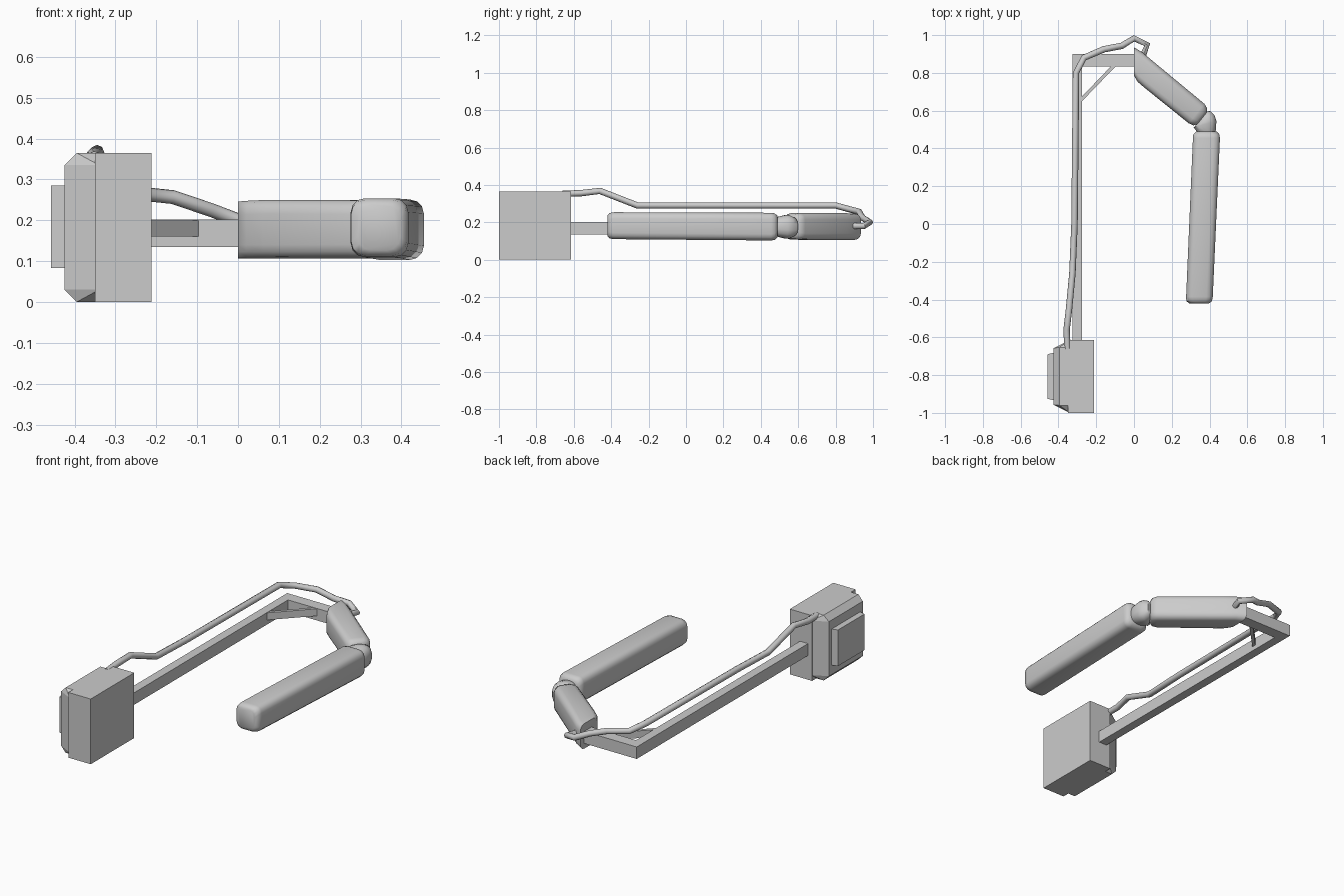
import bpy, bmesh, math
from mathutils import Vector

if "Cube" in bpy.data.objects:
    bpy.data.objects.remove(bpy.data.objects["Cube"])


def finish(name, bm, smooth=None):
    bmesh.ops.recalc_face_normals(bm, faces=bm.faces)
    me = bpy.data.meshes.new(name)
    bm.to_mesh(me)
    bm.free()
    ob = bpy.data.objects.new(name, me)
    bpy.context.collection.objects.link(ob)
    if smooth:
        bpy.ops.object.select_all(action='DESELECT')
        ob.select_set(True)
        bpy.context.view_layer.objects.active = ob
        bpy.ops.object.shade_smooth_by_angle(angle=math.radians(smooth))
    return ob


def hull(name, pts):
    bm = bmesh.new()
    for p in pts:
        bm.verts.new(p)
    bmesh.ops.convex_hull(bm, input=bm.verts)
    bmesh.ops.dissolve_limit(bm, angle_limit=0.01, verts=bm.verts, edges=bm.edges)
    return finish(name, bm)


def corners(xs, ys, zs):
    return [(x, y, z) for x in xs for y in ys for z in zs]


def skin(name, rings, smooth):
    """Bridge equal-sized point rings and cap both ends."""
    bm = bmesh.new()
    vs = [[bm.verts.new(p) for p in r] for r in rings]
    n = len(vs[0])
    for a, b in zip(vs, vs[1:]):
        for i in range(n):
            bm.faces.new((a[i], a[(i + 1) % n], b[(i + 1) % n], b[i]))
    bm.faces.new(vs[0][::-1])
    bm.faces.new(vs[-1])
    return finish(name, bm, smooth)


def pad(name, sections, corner=0.034):
    """Rounded-box loft; section = inner x, y, outer x, y, centre z, half height."""
    rings = []
    for ax, ay, bx, by, zc, hz in sections:
        a, b = Vector((ax, ay, zc)), Vector((bx, by, zc))
        mid, side = (a + b) / 2, (b - a).normalized()
        hw = (b - a).length / 2
        r = min(corner, hw * 0.8, hz * 0.8)
        ring = []
        for q, (sx, sz) in enumerate(((1, 1), (-1, 1), (-1, -1), (1, -1))):
            for k in range(4):
                t = math.radians(90 * q + 30 * k)
                ring.append(mid + side * (sx * (hw - r) + r * math.cos(t))
                            + Vector((0, 0, sz * (hz - r) + r * math.sin(t))))
        rings.append(ring)
    return skin(name, rings, 50)


def tube(name, path, radius, sides=8):
    pts = [Vector(p) for p in path]
    rings = []
    for i, p in enumerate(pts):
        d = (pts[min(i + 1, len(pts) - 1)] - pts[max(i - 1, 0)]).normalized()
        u = d.cross(Vector((0, 0, 1))).normalized()
        v = u.cross(d)
        rings.append([p + radius * (u * math.cos(2 * math.pi * k / sides)
                                    + v * math.sin(2 * math.pi * k / sides))
                      for k in range(sides)])
    return skin(name, rings, 50)


# Counterweight box with chamfered side cover and plate
hull("counterweight_box", corners((-0.35, -0.212), (-1, -0.615), (0, 0.365)))
hull("side_cover", corners((-0.425,), (-0.957, -0.657), (0.03, 0.335))
     + corners((-0.34,), (-1, -0.615), (0.03, 0.335))
     + corners((-0.395, -0.34), (-0.96, -0.653), (0, 0.365)))
hull("cover_plate", corners((-0.458,), (-0.925, -0.69), (0.083, 0.285))
     + corners((-0.42,), (-0.935, -0.68), (0.083, 0.285)))

# Frame: long bar, cross bar and diagonal brace
hull("long_bar", corners((-0.325, -0.275), (-0.63, 0.9), (0.135, 0.202)))
hull("cross_bar", corners((-0.325, 0.0), (0.835, 0.9), (0.135, 0.202)))
hull("diagonal_brace", [(x, y, z) for z in (0.16, 0.2) for x, y in
     ((-0.28, 0.645), (-0.28, 0.67), (-0.117, 0.84), (-0.092, 0.84))])

# Upper padded segment, cut flat where it meets the cross bar
pad("upper_pad", [
    (0.0, 0.785, 0.0, 0.935, 0.176, 0.070),
    (0.02, 0.752, 0.045, 0.908, 0.177, 0.071),
    (0.06, 0.718, 0.10, 0.862, 0.178, 0.072),
    (0.29, 0.533, 0.372, 0.637, 0.178, 0.071),
    (0.315, 0.522, 0.388, 0.612, 0.177, 0.066),
    (0.335, 0.528, 0.385, 0.590, 0.176, 0.052)])

# Rounded elbow between the pads
pad("elbow_joint", [
    (0.345, 0.465, 0.425, 0.465, 0.176, 0.045),
    (0.328, 0.495, 0.434, 0.500, 0.176, 0.055),
    (0.316, 0.512, 0.436, 0.545, 0.176, 0.062),
    (0.325, 0.520, 0.426, 0.575, 0.176, 0.062),
    (0.335, 0.535, 0.405, 0.598, 0.176, 0.052),
    (0.335, 0.555, 0.375, 0.595, 0.176, 0.035)], 0.045)

# Lower padded segment
pad("lower_pad", [
    (0.293, -0.420, 0.397, -0.420, 0.182, 0.056),
    (0.277, -0.408, 0.413, -0.408, 0.182, 0.068),
    (0.276, -0.385, 0.417, -0.385, 0.182, 0.072),
    (0.312, 0.455, 0.455, 0.455, 0.177, 0.074),
    (0.314, 0.474, 0.452, 0.474, 0.177, 0.071),
    (0.330, 0.490, 0.438, 0.490, 0.177, 0.057)])

# Cable running along the frame into the upper pad
tube("cable", [
    (-0.352, -0.66, 0.352), (-0.357, -0.56, 0.356), (-0.345, -0.46, 0.368),
    (-0.326, -0.26, 0.29), (-0.315, 0.0, 0.29), (-0.307, 0.80, 0.29),
    (-0.265, 0.88, 0.268), (-0.16, 0.925, 0.257), (-0.065, 0.943, 0.225),
    (0.0, 0.983, 0.200), (0.07, 0.950, 0.180), (0.045, 0.885, 0.180)], 0.017)
